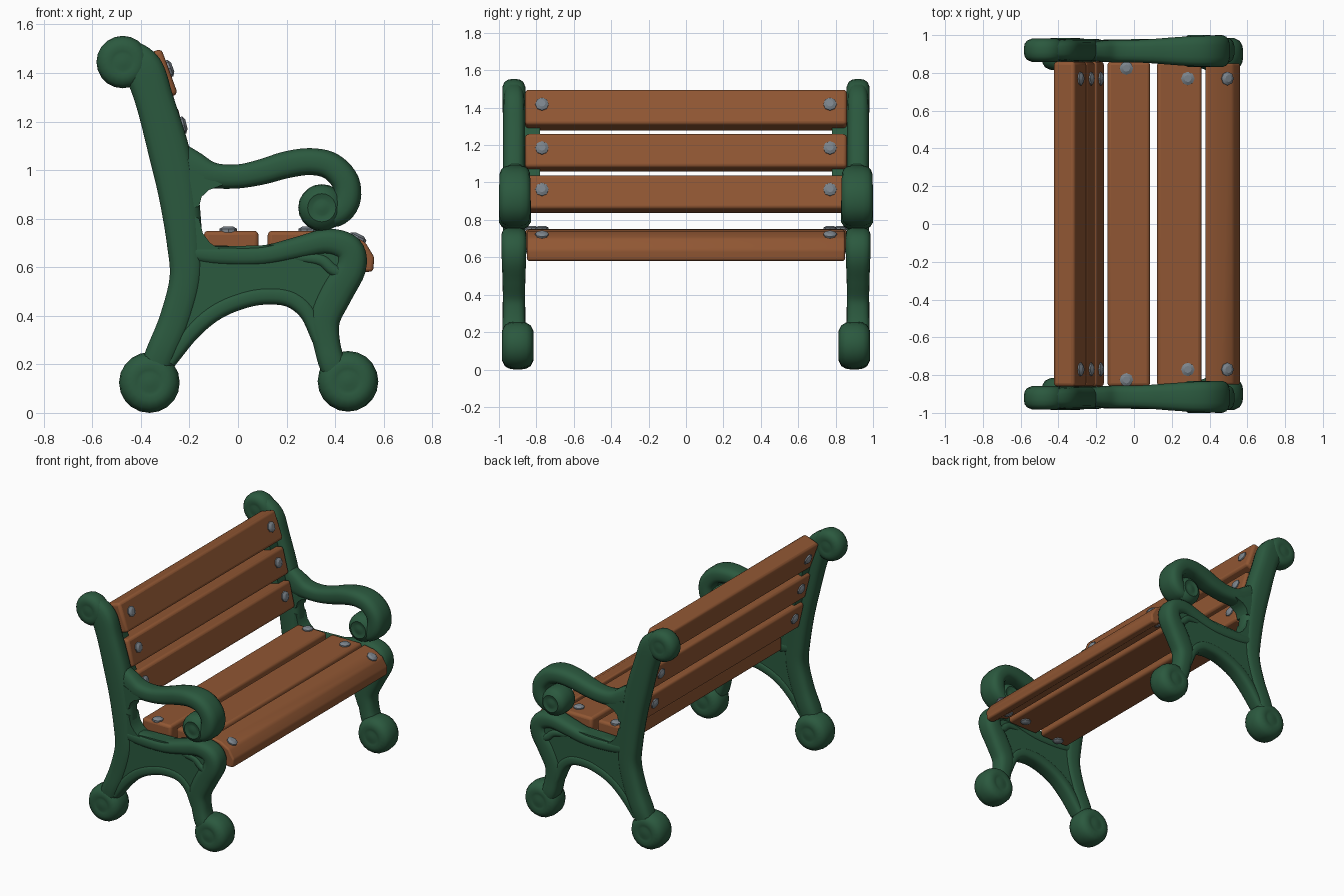
import bpy, bmesh, math
from mathutils import Vector, Matrix

if "Cube" in bpy.data.objects:
    bpy.data.objects.remove(bpy.data.objects["Cube"])


def material(name, col):
    m = bpy.data.materials.new(name)
    m.diffuse_color = (*col, 1)
    m.use_nodes = True
    m.node_tree.nodes["Principled BSDF"].inputs["Base Color"].default_value = m.diffuse_color
    return m


GREEN = material("green iron", (0.024, 0.1, 0.049))
WOOD = material("brown wood", (0.28, 0.094, 0.033))
STEEL = material("grey steel", (0.2, 0.23, 0.26))
YC = 0.92  # middle of the side frame


def finish(name, bm, mat, bevel=0, mirror=True, angle=45):
    bmesh.ops.recalc_face_normals(bm, faces=bm.faces)
    me = bpy.data.meshes.new(name)
    bm.to_mesh(me)
    bm.free()
    me.materials.append(mat)
    me.shade_smooth()
    me.set_sharp_from_angle(angle=math.radians(angle))
    ob = bpy.data.objects.new(name, me)
    bpy.context.collection.objects.link(ob)
    if bevel:
        b = ob.modifiers.new("bevel", "BEVEL")
        b.width, b.segments, b.limit_method = bevel, 3, "ANGLE"
    if mirror:
        m = ob.modifiers.new("mirror", "MIRROR")
        m.use_axis = (False, True, False)
        m.use_mirror_merge = False
    return ob


def smooth(pts, n=5):
    """Catmull-Rom through points of any dimension."""
    pts = [Vector(p) for p in pts]
    pts = [2 * pts[0] - pts[1]] + pts + [2 * pts[-1] - pts[-2]]
    out = []
    for i in range(1, len(pts) - 2):
        a, b, c, d = pts[i - 1:i + 3]
        for k in range(n):
            t = k / n
            out.append(0.5 * (2 * b + (c - a) * t + (2 * a - 5 * b + 4 * c - d) * t * t
                              + (3 * b - a - 3 * c + d) * t ** 3))
    return out + [pts[-2]]


def loft(bm, rings):
    rings = [[bm.verts.new(p) for p in r] for r in rings]
    n = len(rings[0])
    for a, b in zip(rings, rings[1:]):
        for i in range(n):
            bm.faces.new((a[i], a[(i + 1) % n], b[(i + 1) % n], b[i]))
    bm.faces.new(rings[0])
    bm.faces.new(rings[-1])


def strip(bm, pts, yc=YC):
    """Sweep a rounded section along (x, z, half width, half depth)."""
    p = smooth([Vector(q) for q in pts])
    rings = []
    for i, q in enumerate(p):
        d = p[min(i + 1, len(p) - 1)] - p[max(i - 1, 0)]
        nx, nz = Vector((-d[1], d[0])).normalized()
        ring = []
        for k in range(16):
            a = math.tau * (k + 0.5) / 16
            u = math.copysign(abs(math.cos(a)) ** 0.7, math.cos(a)) * q[2]
            v = math.copysign(abs(math.sin(a)) ** 0.6, math.sin(a)) * q[3]
            ring.append((q[0] + nx * u, yc + v, q[1] + nz * u))
        rings.append(ring)
    loft(bm, rings)


def knob(bm, x, z, r, half, yc=YC):
    """Round boss turned about the y axis, with a small dimple ring."""
    side = [(0.15, 0.98), (0.3, 0.93), (0.42, 0.93), (0.6, 1), (0.85, 0.82), (0.96, 0.55), (1, 0.2)]
    prof = side + [(a, -b) for a, b in reversed(side)]
    loft(bm, [[(x + r * a * math.cos(math.tau * k / 20), yc + half * b,
                z + r * a * math.sin(math.tau * k / 20)) for k in range(20)] for a, b in prof])


def prism(bm, pts, y0, y1):
    loft(bm, [[(x, y, z) for x, z in pts] for y in (y0, y1)])


# Back posts running down into the back legs
bm = bmesh.new()
strip(bm, [(-0.46, 1.46, .085, .05), (-0.39, 1.41, .085, .058), (-0.345, 1.29, .08, .06),
           (-0.285, 1.08, .086, .06), (-0.245, 0.9, .083, .06), (-0.22, 0.7, .074, .06),
           (-0.215, 0.55, .068, .06), (-0.26, 0.38, .066, .06), (-0.315, 0.25, .064, .062),
           (-0.36, 0.14, .06, .05)])
knob(bm, -0.475, 1.445, .108, .062)
finish("back_post", bm, GREEN)

# Seat rail rolling over into the front leg, with an inner curl
bm = bmesh.new()
strip(bm, [(-0.2, .66, .035, .055), (-0.08, .648, .042, .058), (0.1, .648, .042, .06),
           (0.25, .68, .047, .063), (0.37, .705, .054, .068), (0.455, .675, .06, .068),
           (0.465, .6, .064, .066), (0.405, .5, .072, .062), (0.355, .39, .068, .06),
           (0.365, .29, .056, .06), (0.39, .2, .056, .062), (0.43, .14, .056, .05)])
strip(bm, [(0.24, .64, .022, .048), (0.34, .63, .028, .058), (0.39, .59, .028, .062),
           (0.43, .58, .028, .06), (0.45, .64, .026, .06)])
finish("front_leg", bm, GREEN)

# Recessed web and the arch rim under the seat
bm = bmesh.new()
prism(bm, [(-0.25, .68), (0.42, .7), (0.48, .6), (0.38, .42), (0.33, .34), (0.28, .41),
           (0.2, .46), (0.08, .465), (-0.04, .435), (-0.15, .365), (-0.25, .25), (-0.25, .45)],
      YC - .047, YC + .047)
strip(bm, [(-0.285, .21, .03, .05), (-0.19, .335, .036, .055), (-0.09, .42, .038, .055),
           (0.03, .47, .038, .055), (0.13, .484, .038, .055), (0.22, .47, .038, .055),
           (0.29, .41, .036, .055), (0.335, .3, .03, .055)])
# corner fillets between post, seat and arm
prism(bm, [(-0.2, .66), (-0.07, .67), (-0.115, .7), (-0.145, .74), (-0.16, .8), (-0.2, .82)],
      YC - .053, YC + .053)
prism(bm, [(-0.2, .84), (-0.16, .85), (-0.15, .89), (-0.12, .918), (-0.06, .94), (-0.2, 1)],
      YC - .053, YC + .053)
finish("leg_web", bm, GREEN)

# Feet
bm = bmesh.new()
knob(bm, -0.365, .125, .125, .085, 0.9)
knob(bm, 0.453, .13, .125, .085, 0.9)
finish("foot", bm, GREEN)

# Armrests ending in a scroll
bm = bmesh.new()
strip(bm, [(-0.25, 1.03, .085, .05), (-0.18, 1.0, .075, .056), (-0.1, .977, .054, .06),
           (0.0, .974, .05, .06), (0.1, .993, .053, .065), (0.2, 1.022, .056, .073),
           (0.3, 1.035, .056, .08), (0.385, 1.015, .057, .083), (0.443, .95, .058, .085),
           (0.445, .87, .058, .085), (0.4, .82, .055, .08), (0.35, .83, .05, .07)], 0.915)
knob(bm, 0.345, .845, .097, .085, 0.915)
finish("armrest", bm, GREEN)

# Slats: centre x, centre z, tilt, width, thickness, bolt offset in y
SLATS = [("lower_back_slat", -0.235, .937, 77, .185, .12, .77),
         ("middle_back_slat", -0.285, 1.158, 76, .185, .12, .77),
         ("top_back_slat", -0.338, 1.386, 70, .2, .12, .77),
         ("rear_seat_slat", -0.028, .694, 0, .225, .112, .825),
         ("middle_seat_slat", 0.24, .694, 0, .235, .112, .77)]
heads = [(Vector((0.493, 0, .719)), Vector((0.45, 0, 0.89)), .77),
         (Vector((0.43, 0, .645)), Vector((-0.6, 0, -0.8)), .77)]
for name, x, z, tilt, w, t, by in SLATS:
    a = math.radians(tilt)
    u, n = Vector((-math.cos(a), 0, math.sin(a))), Vector((math.sin(a), 0, math.cos(a)))
    c = Vector((x, 0, z))
    corners = [c + u * i * w / 2 + n * j * t / 2 for i, j in ((1, 1), (-1, 1), (-1, -1), (1, -1))]
    bm = bmesh.new()
    prism(bm, [(p.x, p.z) for p in corners], -0.86, 0.86)
    finish(name, bm, WOOD, .018, False)
    shift = Vector((0.045, 0, 0)) if name == "middle_seat_slat" else u * 0.012
    heads += [(c + n * t / 2 + shift, n, by), (c - n * t / 2 + shift, -n, by)]

# Front seat slat curves down over the edge
bm = bmesh.new()
prism(bm, [(0.378, .75), (0.46, .737), (0.525, .702), (0.562, .64), (0.556, .582),
           (0.51, .58), (0.47, .61), (0.43, .64), (0.378, .65)], -0.85, 0.85)
finish("front_seat_slat", bm, WOOD, .012, False)

# Domed bolt heads on both sides of each slat
bm = bmesh.new()
for c, n, by in heads:
    base = Matrix.Translation(c + Vector((0, by, 0))) @ n.to_track_quat("Z", "Y").to_matrix().to_4x4()
    loft(bm, [[base @ Vector((r * math.cos(math.tau * k / 8), r * math.sin(math.tau * k / 8), q))
               for k in range(8)]
              for r, q in ((.036, -.006), (.036, .008), (.019, .018))])
finish("bolt", bm, STEEL, angle=30)

# Brackets joining the back slats to the side frames
bm = bmesh.new()
prism(bm, [(-0.2, .9), (-0.26, .9), (-0.365, 1.32), (-0.315, 1.32)], 0.78, 0.9)
finish("slat_bracket", bm, GREEN)
